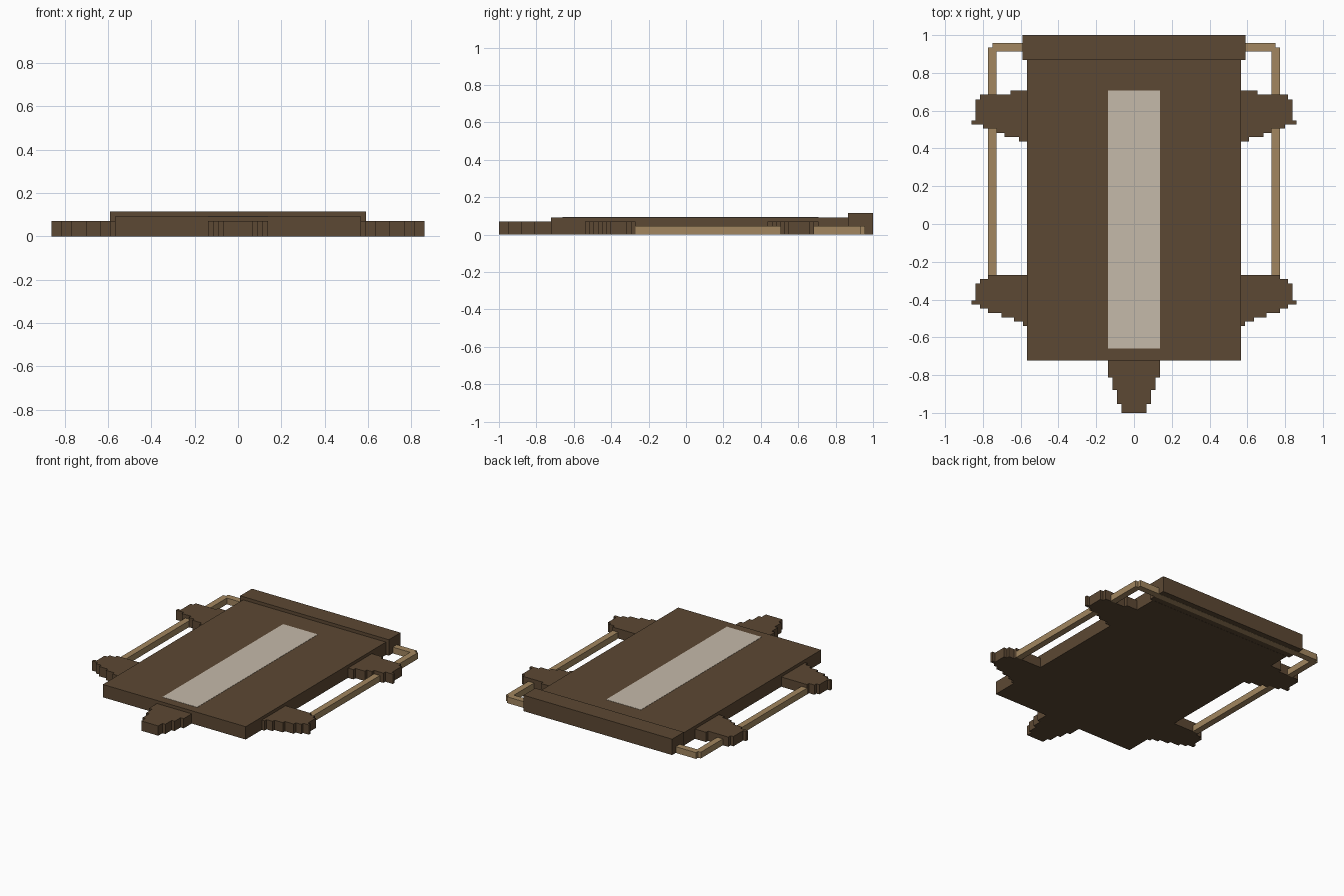
import bpy
import bmesh

cube = bpy.data.objects.get("Cube")
if cube:
    bpy.data.objects.remove(cube, do_unlink=True)


def material(name, rgb):
    mat = bpy.data.materials.new(name)
    mat.use_nodes = True
    colour = (*rgb, 1)
    mat.diffuse_color = colour
    mat.node_tree.nodes["Principled BSDF"].inputs["Base Color"].default_value = colour
    return mat


brown = material("dark brown", (0.107, 0.065, 0.033))
tan = material("tan", (0.36, 0.24, 0.115))
cream = material("pale cream", (0.56, 0.49, 0.40))


def prism(name, outline, z0, z1, mat):
    """Extrude a flat outline from z0 up to z1."""
    bm = bmesh.new()
    base = bm.faces.new([bm.verts.new((x, y, z0)) for x, y in outline])
    top = bmesh.ops.extrude_face_region(bm, geom=[base])["geom"]
    verts = [v for v in top if isinstance(v, bmesh.types.BMVert)]
    bmesh.ops.translate(bm, verts=verts, vec=(0, 0, z1 - z0))
    bmesh.ops.recalc_face_normals(bm, faces=bm.faces)
    mesh = bpy.data.meshes.new(name)
    bm.to_mesh(mesh)
    bm.free()
    mesh.materials.append(mat)
    obj = bpy.data.objects.new(name, mesh)
    bpy.context.collection.objects.link(obj)
    return obj


def rect(x0, x1, y0, y1):
    return [(x0, y0), (x1, y0), (x1, y1), (x0, y1)]


def mirrored(points):
    return [(-x, y) for x, y in reversed(points)]


def stairs(start_x, rows):
    """Stepped outline: at each level y, run sideways to x."""
    points, last = [], start_x
    for y, x in rows:
        points += [(last, y), (x, y)]
        last = x
    return points


# Body slab, raised back lip and pale centre stripe
prism("body", rect(-0.567, 0.567, -0.722, 0.868), 0, 0.092, brown)
prism("back_lip", rect(-0.59, 0.59, 0.867, 1), 0.001, 0.115, brown)
prism("centre_stripe", rect(-0.138, 0.138, -0.66, 0.708), 0.09, 0.0935, cream)

# Stepped feet on both sides
back_foot = stairs(0.56, [(0.708, 0.655), (0.685, 0.815), (0.66, 0.838), (0.548, 0.86),
                          (0.527, 0.80), (0.505, 0.727), (0.482, 0.685), (0.46, 0.61),
                          (0.437, 0.56)])
front_foot = stairs(0.56, [(-0.27, 0.772), (-0.292, 0.815), (-0.315, 0.838), (-0.405, 0.86),
                           (-0.426, 0.815), (-0.447, 0.772), (-0.471, 0.702),
                           (-0.494, 0.635), (-0.516, 0.588), (-0.54, 0.56)])
lower_rail = rect(0.727, 0.772, -0.27, 0.505)
for side, flip in (("left", lambda p: p), ("right", mirrored)):
    prism(f"{side}_back_foot", flip(back_foot), 0, 0.07, brown)
    prism(f"{side}_front_foot", flip(front_foot), 0, 0.07, brown)
    prism(f"{side}_rail", flip(lower_rail), 0, 0.045, tan)

# Tapering stepped front piece
half = stairs(0, [(-1, 0.067), (-0.953, 0.09), (-0.88, 0.113), (-0.812, 0.138),
                  (-0.715, 0)])[1:-1]
prism("front_tab", half + mirrored(half), 0, 0.07, brown)

# Rail loop passing behind the feet and through the lip
half = [(0.727, 0.685), (0.772, 0.685), (0.772, 0.935), (0.75, 0.935), (0.75, 0.958)]
prism("back_rail", half + mirrored(half) + [(-0.727, 0.912), (0.727, 0.912)],
      0, 0.045, tan)
